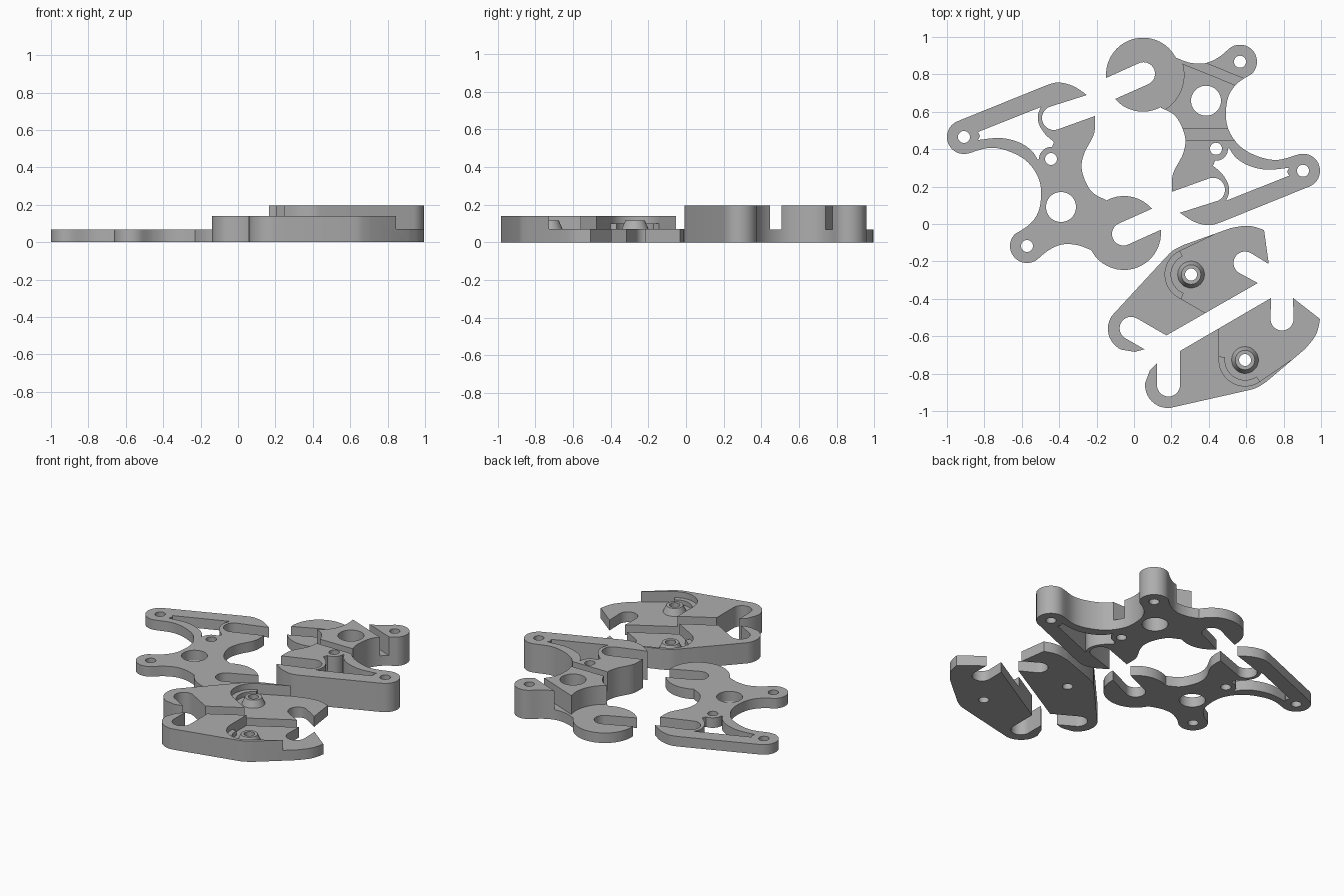
import bpy, bmesh, math

if "Cube" in bpy.data.objects:
    bpy.data.objects.remove(bpy.data.objects["Cube"])

S = 187.0                      # drawing units per model unit
CX, CY = 1134.0, 225.0         # drawing position of the origin

grey = bpy.data.materials.new("plain grey")
grey.diffuse_color = (0.42, 0.42, 0.42, 1)
grey.use_nodes = True
grey.node_tree.nodes["Principled BSDF"].inputs["Base Color"].default_value = grey.diffuse_color


def arc(cx, cy, r, a0, a1, step=8):
    n = max(3, int(abs(a1 - a0) / step))
    angles = [math.radians(a0 + (a1 - a0) * i / n) for i in range(n + 1)]
    return [(cx + r * math.cos(a), cy - r * math.sin(a)) for a in angles]


def circle(cx, cy, r):
    return arc(cx, cy, r, 0, 360)[:-1]


def spline(*p, n=6):
    """Smooth curve through the points."""
    q = [p[0], *p, p[-1]]
    out = []
    for i in range(1, len(q) - 2):
        for k in range(n):
            t = k / n
            out.append(tuple(0.5 * (2 * b + (c - a) * t + (2 * a - 5 * b + 4 * c - d) * t * t
                                    + (3 * b - a - 3 * c + d) * t ** 3)
                             for a, b, c, d in zip(q[i - 1], q[i], q[i + 1], q[i + 2])))
    return out + [p[-1]]


def same(p):
    return p


def half_turn(p):
    return 2267 - p[0], 309.75 - p[1]


def mirrored(p):
    """Reflect across a 30 degree line."""
    c, s = math.cos(math.pi / 6), math.sin(math.pi / 6)
    u = p[0] * c - p[1] * s - 4
    v = -1769.3 - (-p[0] * s - p[1] * c)
    return u * c - v * s, -(u * s + v * c)


def prism(name, pts, z0, z1, place=same, taper=None):
    """Extrude an outline; taper = (centre, scale) shrinks the top."""
    clean = []
    for p in pts:
        if not clean or math.dist(p, clean[-1]) > 0.2:
            clean.append(p)
    if math.dist(clean[0], clean[-1]) < 0.2:
        clean.pop()
    bm = bmesh.new()

    def ring(z, k=1.0, c=(0, 0)):
        r = []
        for p in clean:
            x, y = place((c[0] + (p[0] - c[0]) * k, c[1] + (p[1] - c[1]) * k))
            r.append(bm.verts.new(((x - CX) / S, (CY - y) / S, z)))
        return r
    lo = ring(z0)
    hi = ring(z1, taper[1], taper[0]) if taper else ring(z1)
    bm.faces.new(lo)
    bm.faces.new(hi)
    for i in range(len(lo)):
        j = (i + 1) % len(lo)
        bm.faces.new((lo[i], lo[j], hi[j], hi[i]))
    bmesh.ops.recalc_face_normals(bm, faces=bm.faces)
    me = bpy.data.meshes.new(name)
    bm.to_mesh(me)
    bm.free()
    me.materials.append(grey)
    ob = bpy.data.objects.new(name, me)
    bpy.context.collection.objects.link(ob)
    return ob


def combine(ob, tool, op='DIFFERENCE'):
    m = ob.modifiers.new("combine", 'BOOLEAN')
    m.operation, m.object, m.solver = op, tool, 'EXACT'
    dg = bpy.context.evaluated_depsgraph_get()
    me = bpy.data.meshes.new_from_object(ob.evaluated_get(dg))
    ob.modifiers.clear()
    ob.data = me
    bpy.data.objects.remove(tool)


def finish(ob):
    bpy.ops.object.select_all(action='DESELECT')
    ob.select_set(True)
    bpy.context.view_layer.objects.active = ob
    bpy.ops.object.shade_smooth_by_angle(angle=math.radians(30))


# Sprung latch outline: arm tip, jaw, waist, hooked head, lug, spring
latch = (arc(964, 138, 17, 290, 112)
         + spline((1046, 86.5), (1058, 83.5), (1073, 87), (1087, 96))
         + arc(1054, 119, 12, 112, 292)
         + spline((1095, 117), (1094, 135), (1084, 155), (1082, 172), (1091, 192), (1106, 201))
         + arc(1124, 234, 37, 119, 41)
         + arc(1123.5, 235, 11.5, 112, 292)
         + arc(1124, 234, 37, 5, -150)
         + spline((1091, 251), (1077, 246), (1062, 245.5), (1049, 251), (1039, 259))
         + arc(1027, 247, 17, -45, -225)
         + spline((1015, 235), (1030, 225), (1039, 211), (1041, 190), (1036, 174),
                  (1024, 160), (1005, 151), (988, 149), (970, 154)))

# Opening between arm and spring
window = ([(978, 133)]
          + spline((1041, 108), (1038, 116), (1039, 125), (1045, 135), (1054, 143))
          + arc(1051, 160, 12, 85, 180)
          + spline((1038, 161), (1031, 151), (1018, 143), (1000, 139), (978, 141))
          + [(980, 137)])

latch_holes = [(964, 138, 6), (1051, 160, 6), (1061, 208, 15), (1027, 247, 6)]


def make_latch(name, height, place):
    ob = prism(name, latch, 0, height, place)
    combine(ob, prism("cutter", window, -1, 1, place))
    for h in latch_holes:
        combine(ob, prism("cutter", circle(*h), -1, 1, place))
    return ob


finish(make_latch("thin_latch", 0.068, same))

# Thick latch: lowered head and two grooves across the top
thick = make_latch("thick_latch", 0.195, half_turn)
for pts in (circle(1143, 76, 41),
            [(1150, 130), (1260, 130), (1260, 141.5), (1150, 141.5)],
            [(1172, 50.5), (1262, 87), (1258.5, 95.5), (1168.5, 59)]):
    combine(thick, prism("cutter", pts, 0.068, 1))
finish(thick)

# Jaw plate outline: tail hook, long outer edge, head hook
jaw = ([(1157, 364), (1150, 371)]
       + arc(1168, 386, 23, 175, 275)
       + spline((1245, 392), (1256, 389), (1266, 383))
       + spline((1305, 350), (1314, 339), (1318, 330), (1320, 320))
       + [(1293, 299)]
       + arc(1282, 320, 11.5, 0, -180)
       + [(1271, 299), (1180, 352)]
       + arc(1168.5, 386, 11.5, 0, -180))

# Lowered area of the jaw: pivot recess and head
lowered = ([(1219, 280), (1219, 361)] + arc(1245, 361, 26, 180, 305)
           + [(1291, 361), (1345, 361), (1345, 280)])

for name, place in (("outer_jaw", same), ("inner_jaw", mirrored)):
    ob = prism(name, jaw, 0, 0.14, place)
    combine(ob, prism("cutter", lowered, 0.07, 1, place))
    # ledge round the pivot, then the tapered pivot boss with its hole
    ledge = arc(1245, 361, 26.5, 172, 305) + arc(1245, 361, 20, 305, 172)
    combine(ob, prism("ledge", ledge, 0.03, 0.1, place), 'UNION')
    boss = prism("boss", circle(1245, 361, 15), 0.05, 0.115, place, ((1245, 361), 0.65))
    combine(ob, boss, 'UNION')
    combine(ob, prism("cutter", circle(1245, 361, 6), -1, 1, place))
    finish(ob)
